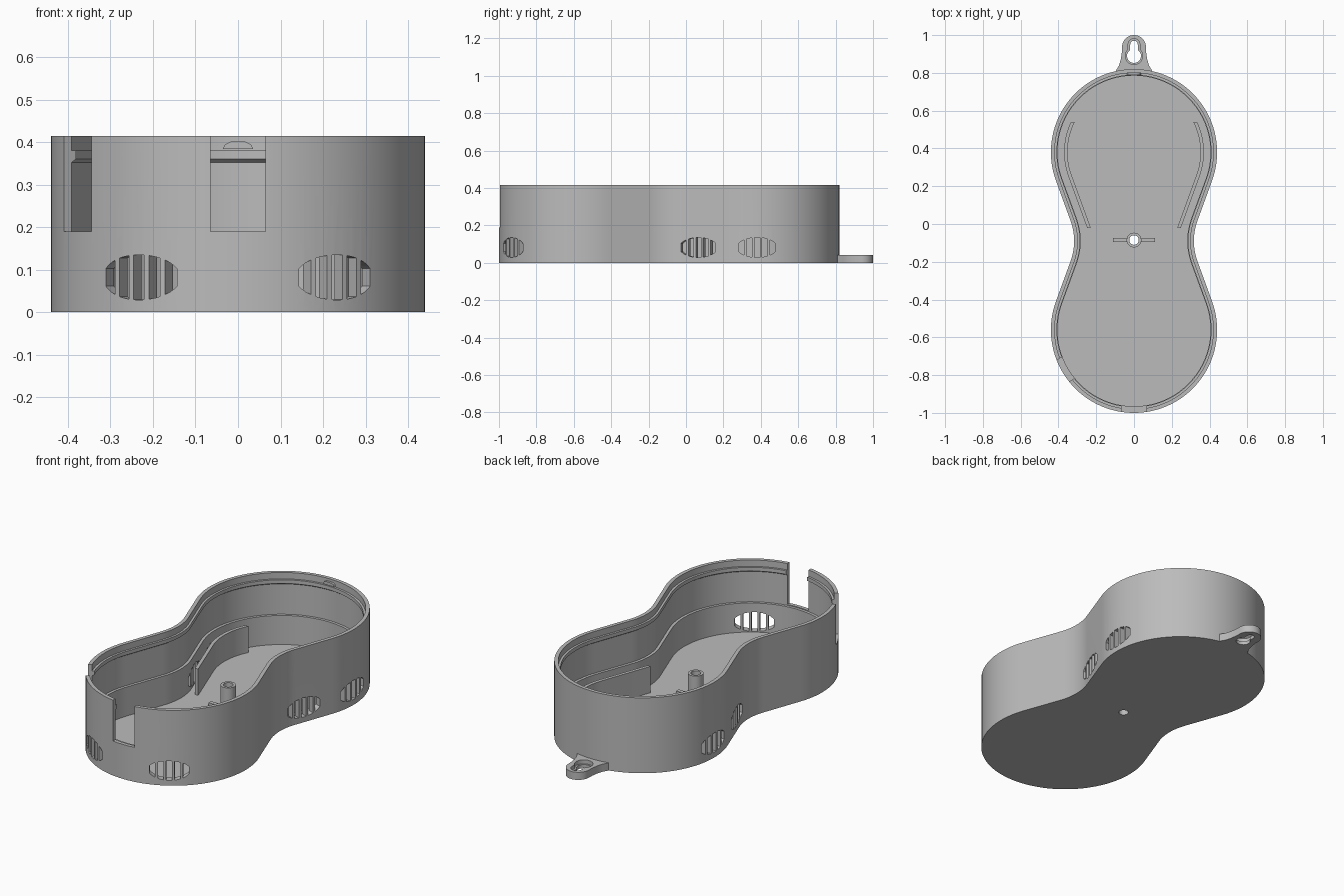
import bpy, bmesh
from math import sin, cos, radians, asin, degrees, sqrt
from mathutils import Matrix, Vector

cube = bpy.data.objects.get("Cube")
if cube:
    bpy.data.objects.remove(cube, do_unlink=True)

grey = bpy.data.materials.new("plain_grey")
grey.use_nodes = True
grey.diffuse_color = (0.5, 0.5, 0.5, 1)
grey.node_tree.nodes["Principled BSDF"].inputs["Base Color"].default_value = (0.5, 0.5, 0.5, 1)

R, WAIST_Y, HALF = 0.44, -0.09, 0.47      # lobe radius, waist position, lobe spacing
LEAN, FILLET, TOP = 20, 0.31, 0.415       # side lean angle, waist fillet, rim height
UP, LOW = WAIST_Y + HALF, WAIST_Y - HALF
FLOOR = 0.025


def arc(cx, cy, r, a0, a1, n):
    angles = [radians(a0 + (a1 - a0) * i / n) for i in range(n + 1)]
    return [(cx + r * cos(a), cy + r * sin(a)) for a in angles]


def outline(d):
    """Two-lobed outline, moved inward by d."""
    fx = (R + FILLET - HALF * sin(radians(LEAN))) / cos(radians(LEAN))
    return (arc(0, UP, R - d, -LEAN, 180 + LEAN, 64)
            + arc(-fx, WAIST_Y, FILLET + d, LEAN, -LEAN, 12)
            + arc(0, LOW, R - d, 180 - LEAN, 360 + LEAN, 64)
            + arc(fx, WAIST_Y, FILLET + d, 180 + LEAN, 180 - LEAN, 12))


def finish(name, bm):
    bmesh.ops.recalc_face_normals(bm, faces=bm.faces)
    mesh = bpy.data.meshes.new(name)
    bm.to_mesh(mesh)
    bm.free()
    mesh.materials.append(grey)
    obj = bpy.data.objects.new(name, mesh)
    bpy.context.collection.objects.link(obj)
    return obj


def loft(name, rings):
    """Closed skin through rings of equal length, capped at both ends."""
    bm = bmesh.new()
    loops = [[bm.verts.new(p) for p in ring] for ring in rings]
    for a, b in zip(loops, loops[1:]):
        for i in range(len(a)):
            j = (i + 1) % len(a)
            bm.faces.new((a[i], a[j], b[j], b[i]))
    bm.faces.new(loops[0][::-1])
    bm.faces.new(loops[-1])
    return finish(name, bm)


def prism(name, pts, lo, hi, matrix=Matrix()):
    return loft(name, [[matrix @ Vector((x, y, h)) for x, y in pts] for h in (lo, hi)])


def activate(obj):
    bpy.ops.object.select_all(action="DESELECT")
    obj.select_set(True)
    bpy.context.view_layer.objects.active = obj


def cut(obj, cutters):
    for cutter in cutters:
        cutter.hide_render = True
        activate(obj)
        mod = obj.modifiers.new("cut", "BOOLEAN")
        mod.operation, mod.solver, mod.object = "DIFFERENCE", "EXACT", cutter
        bpy.ops.object.modifier_apply(modifier=mod.name)
        bpy.data.objects.remove(cutter, do_unlink=True)


def smooth(obj):
    activate(obj)
    bpy.ops.object.shade_smooth_by_angle(angle=radians(30))


def frame(x, y, angle):
    """Local x along the wall, local y up, local z out of the wall."""
    a = radians(angle)
    return Matrix(((-sin(a), 0, cos(a), x), (cos(a), 0, sin(a), y), (0, 1, 0, 0), (0, 0, 0, 1)))


# Shell: floor, ledged wall, snap ring and thin rim
profile = [(0, 0), (0, TOP), (0.02, TOP), (0.02, 0.38), (0.032, 0.38), (0.032, 0.36),
           (0.02, 0.352), (0.02, 0.185), (0.035, 0.185), (0.035, FLOOR)]
shell = loft("shell", [[(x, y, z) for x, y in outline(d)] for d, z in profile])

# Cable openings in the front lobe
cutters = []
for angle in (270, 210):
    box = [(-0.065, 0.19), (0.065, 0.19), (0.065, 0.5), (-0.065, 0.5)]
    cutters.append(prism("opening_cutter", box, 0.34, 0.5, frame(0, LOW, angle)))

# Oval vents made of upright slits
VENT_W, VENT_H, VENT_Z, PITCH, SLIT = 0.107, 0.053, 0.082, 0.042, 0.0145


def vent(x, y, angle):
    for k in range(-2, 3):
        u0 = max(k * PITCH - SLIT, -VENT_W)
        u1 = min(k * PITCH + SLIT, VENT_W)
        us = [u0 + (u1 - u0) * i / 4 for i in range(5)]
        hs = [VENT_H * sqrt(max(0.02, 1 - (u / VENT_W) ** 2)) for u in us]
        pts = [(u, VENT_Z - h) for u, h in zip(us, hs)]
        pts += [(u, VENT_Z + h) for u, h in zip(us, hs)][::-1]
        cutters.append(prism("vent_cutter", pts, -0.07, 0.05, frame(x, y, angle)))


side_y = 0.066
side_x = (R + (side_y - UP) * sin(radians(LEAN))) / cos(radians(LEAN))
front_x, front_y = R * sin(radians(32)), LOW - R * cos(radians(32))
for s in (1, -1):
    flip = (lambda a: a) if s > 0 else (lambda a: 180 - a)
    vent(s * R, UP, flip(0))
    vent(s * side_x, side_y, flip(-LEAN))
    vent(s * front_x, front_y, flip(-58))

# Screw hole through floor and post
circle = lambda r: arc(0, WAIST_Y + 0.005, r, 0, 350, 35)
cutters.append(prism("hole_cutter", circle(0.025), -0.1, 0.3))
cut(shell, cutters)
smooth(shell)

post = prism("screw_post", circle(0.039), 0.01, 0.17)
cut(post, [prism("hole_cutter", circle(0.025), -0.1, 0.3)])
smooth(post)

# Low webs beside the post, and curved ribs in the rear lobe
for s, side in ((1, "left"), (-1, "right")):
    y = WAIST_Y + 0.005
    web = [(s * 0.034, y - 0.011), (s * 0.112, y - 0.011), (s * 0.112, y + 0.011), (s * 0.034, y + 0.011)]
    prism(side + "_post_web", web, 0.01, 0.045)

    def rib_edge(d):
        r, y0 = R - d, -0.02
        x0 = (r + (y0 - UP) * sin(radians(LEAN))) / cos(radians(LEAN))
        return [(x0, y0)] + arc(0, UP, r, -LEAN, degrees(asin(0.16 / r)), 20)

    pts = rib_edge(0.07) + rib_edge(0.088)[::-1]
    smooth(prism(side + "_curved_rib", [(s * x, y) for x, y in pts], 0.01, 0.17))

# Hanging tab with a stepped keyhole
half = [(0.1, 0.79), (0.094, 0.815), (0.079, 0.84), (0.069, 0.875), (0.064, 0.91)]
tab = prism("hanging_tab", half + arc(0, 0.937, 0.063, 0, 180, 24)
            + [(-x, y) for x, y in reversed(half)], 0, 0.042)


def keyhole(big, small):
    a = degrees(asin(small / big))
    return arc(0, 0.89, big, 90 + a, 450 - a, 28) + arc(0, 0.95, small, 0, 180, 14)


cut(tab, [prism("keyhole_cutter", keyhole(0.046, 0.031), 0.02, 0.1),
          prism("keyhole_cutter", keyhole(0.037, 0.02), -0.1, 0.03)])
smooth(tab)

# Small snap bump inside the rear rim
bump = [(-0.036, 0.384), (0.036, 0.384), (0.03, 0.395), (0.018, 0.401), (-0.018, 0.401), (-0.03, 0.395)]
prism("rear_snap_bump", bump, -0.032, -0.01, frame(0, UP + R, 90))
